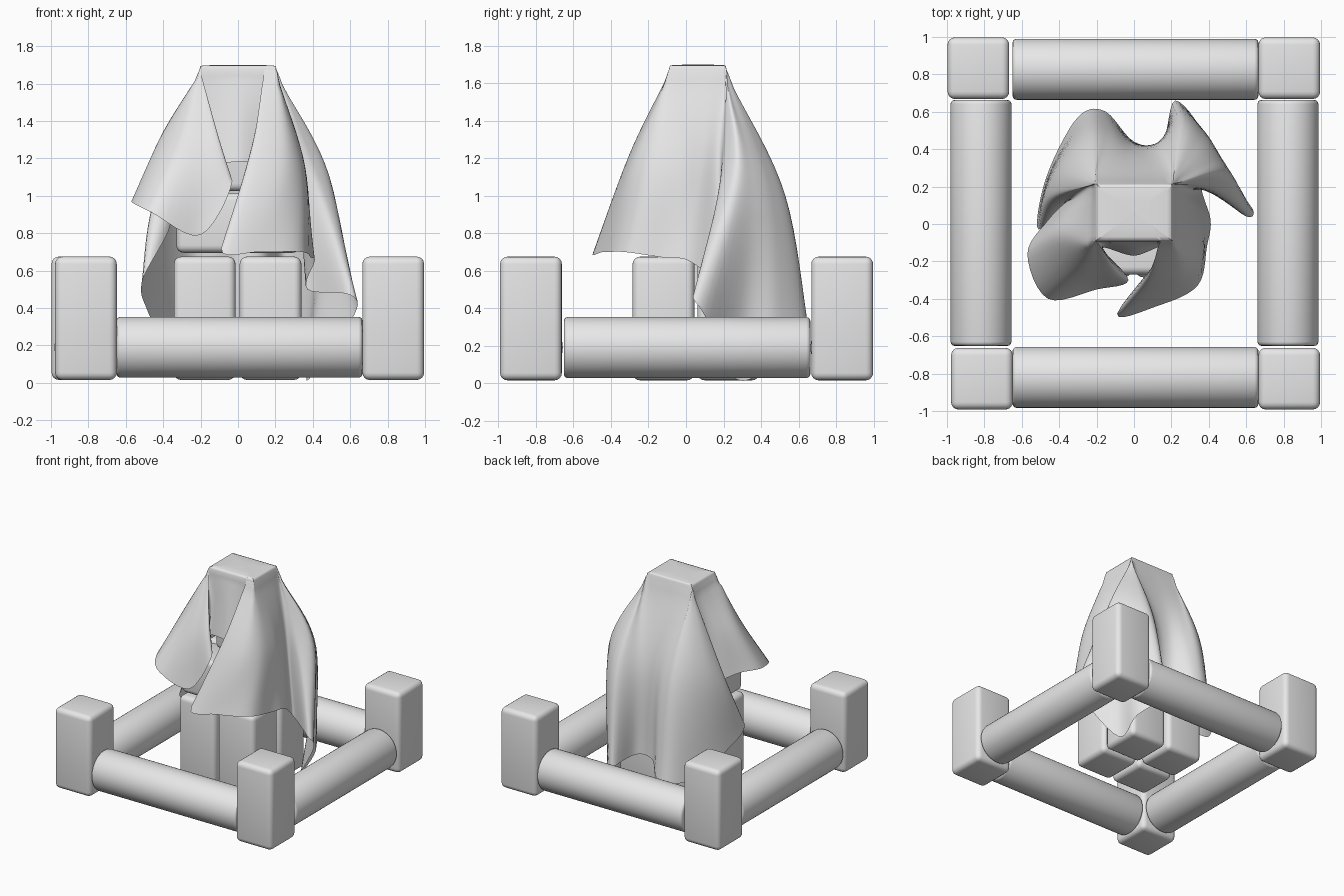
import bpy, bmesh, math
from mathutils import Vector

if "Cube" in bpy.data.objects:
    bpy.data.objects.remove(bpy.data.objects["Cube"])

grey = bpy.data.materials.new("light_grey")
grey.diffuse_color = (0.8, 0.8, 0.8, 1)
grey.use_nodes = True
grey.node_tree.nodes["Principled BSDF"].inputs["Base Color"].default_value = grey.diffuse_color


def finish(bm, name, angle=35):
    me = bpy.data.meshes.new(name)
    bm.to_mesh(me)
    bm.free()
    me.materials.append(grey)
    ob = bpy.data.objects.new(name, me)
    bpy.context.collection.objects.link(ob)
    bpy.ops.object.select_all(action='DESELECT')
    ob.select_set(True)
    bpy.context.view_layer.objects.active = ob
    bpy.ops.object.shade_smooth_by_angle(angle=math.radians(angle))
    return ob


def block(name, centre, size):
    bm = bmesh.new()
    bmesh.ops.create_cube(bm, size=1)
    for v in bm.verts:
        v.co = Vector([c + s * p for c, s, p in zip(centre, size, v.co)])
    bmesh.ops.bevel(bm, geom=bm.edges[:], offset=0.04, segments=4, profile=0.5, affect='EDGES')
    return finish(bm, name)


def log(name, centre, length, along_x):
    bm = bmesh.new()
    bmesh.ops.create_cone(bm, cap_ends=True, segments=48, radius1=0.163, radius2=0.163, depth=length)
    rims = [e for e in bm.edges if abs(e.verts[0].co.z - e.verts[1].co.z) < 1e-5]
    bmesh.ops.bevel(bm, geom=rims, offset=0.022, segments=3, profile=0.5, affect='EDGES')
    ob = finish(bm, name)
    ob.location = centre
    ob.rotation_euler = (0, math.pi / 2, 0) if along_x else (math.pi / 2, 0, 0)
    return ob


# Square fence: corner posts and horizontal logs
for i, (x, y) in enumerate([(-0.813, -0.827), (0.83, -0.827), (-0.832, 0.833), (0.83, 0.833)]):
    block(f"corner_post_{i + 1}", (x, y, 0.345), (0.33, 0.33, 0.66))
log("front_log", (0.008, -0.82, 0.19), 1.315, True)
log("back_log", (0.008, 0.827, 0.19), 1.315, True)
log("left_log", (-0.818, 0.006, 0.19), 1.315, False)
log("right_log", (0.823, 0.006, 0.19), 1.315, False)

# Stacked blocks under the cloth: four uprights, two beams, one upright on top
for i, (x, y) in enumerate([(-0.178, -0.12), (0.174, -0.12), (-0.178, 0.226), (0.174, 0.226)]):
    block(f"base_block_{i + 1}", (x, y, 0.345), (0.33, 0.33, 0.66))
block("front_beam", (0, -0.11, 0.855), (0.66, 0.32, 0.32))
block("back_beam", (0, 0.225, 0.855), (0.66, 0.32, 0.32))
block("top_block", (0, 0.065, 1.345), (0.33, 0.27, 0.64))

# Draped cloth: points half way down and at the hem, going round from the front
MID = [(0, -.13, 1.43), (.17, -.11, 1.42), (.07, -.29, 1.24), (.24, -.30, 1.15), (.34, -.2, 1.15),
       (.36, -.04, 1.15), (.34, .08, 1.15), (.31, .18, 1.2), (.41, .2, 1.14), (.49, .27, 1.1),
       (.46, .36, 1.0), (.38, .46, 1.0), (.26, .53, 1.0), (.13, .42, 1.0), (0, .41, 1.0),
       (-.12, .47, 1.0), (-.22, .49, 1.0), (-.33, .41, 1.0), (-.42, .27, 1.0), (-.45, .14, .97),
       (-.32, .14, 1.2), (-.37, .06, 1.3), (-.41, -.08, 1.32), (-.33, -.25, 1.25),
       (-.18, -.28, 1.2), (-.10, -.24, 1.30), (-.17, -.11, 1.42)]
HEM = [(0, -.17, 1.18), (.17, -.13, 1.14), (-.09, -.48, .72), (.12, -.44, .7), (.34, -.33, .7),
       (.39, -.12, .67), (.41, .02, .65), (.37, .2, .5), (.6, .04, .47), (.62, .1, .36),
       (.38, .27, .02), (.37, .48, .12), (.22, .66, .25), (.15, .44, .3), (0, .44, .3),
       (-.15, .6, .25), (-.28, .59, .23), (-.4, .41, .25), (-.49, .18, .4), (-.51, -.03, .55),
       (-.36, .12, .85), (-.46, .02, .96), (-.57, -.16, .97), (-.46, -.4, .91),
       (-.2, -.35, .79), (-.03, -.3, 1.08), (-.17, -.13, 1.15)]


def spline(a, b, c, d, t):
    return 0.5 * (2 * b + (c - a) * t + (2 * a - 5 * b + 4 * c - d) * t * t
                  + (3 * b - a - 3 * c + d) * t ** 3)


def clamp(v, lo, hi):
    return max(lo, min(hi, v))


CENTRE = Vector((0, 0.065, 1.7))
STEPS, ROWS, TOP_ROWS = 6, 8, 8


def column(m, h):
    # crown, rounded shoulder, then down through the mid point to the hem
    m, h = Vector(m), Vector(h)
    rim = Vector((clamp(m.x * 2, -.205, .205), clamp(m.y * 1.6, -.09, .215), 1.675))
    inner = CENTRE.lerp(Vector((rim.x, rim.y, 1.697)), 0.86)
    below = rim.lerp(m, 0.13)
    below.z -= 0.015
    keys = [CENTRE, inner, rim, below, m, h, h * 1.7 - m * 0.7]
    pts = [CENTRE.lerp(inner, 0.5)]
    for k, count in zip(range(1, 5), (3, 3, ROWS, ROWS)):
        if k == 3:
            four = [below * 2 - below.lerp(m, 0.5), below, m, h]
        else:
            four = keys[k - 1:k + 3]
            if k == 2:
                four[3] = below.lerp(m, 0.12)
        pts += [spline(*four, j / count) for j in range(count)]
    pts.append(h)
    return pts


cols = [column(m, h) for m, h in zip(MID, HEM)]
n = len(cols)
bm = bmesh.new()
grid = []
for i in range(n):
    for s in range(STEPS):
        t = s / STEPS
        four = [cols[(i + k) % n] for k in (-1, 0, 1, 2)]
        grid.append([bm.verts.new(b.lerp(c, t) if r < TOP_ROWS else spline(a, b, c, d, t))
                     for r, (a, b, c, d) in enumerate(zip(*four))])
tip = bm.verts.new(CENTRE)
for i, a in enumerate(grid):
    b = grid[(i + 1) % len(grid)]
    bm.faces.new((tip, a[0], b[0]))
    for j in range(len(a) - 1):
        bm.faces.new((a[j], a[j + 1], b[j + 1], b[j]))
bmesh.ops.remove_doubles(bm, verts=bm.verts[:], dist=0.0005)
finish(bm, "draped_cloth", 80)
